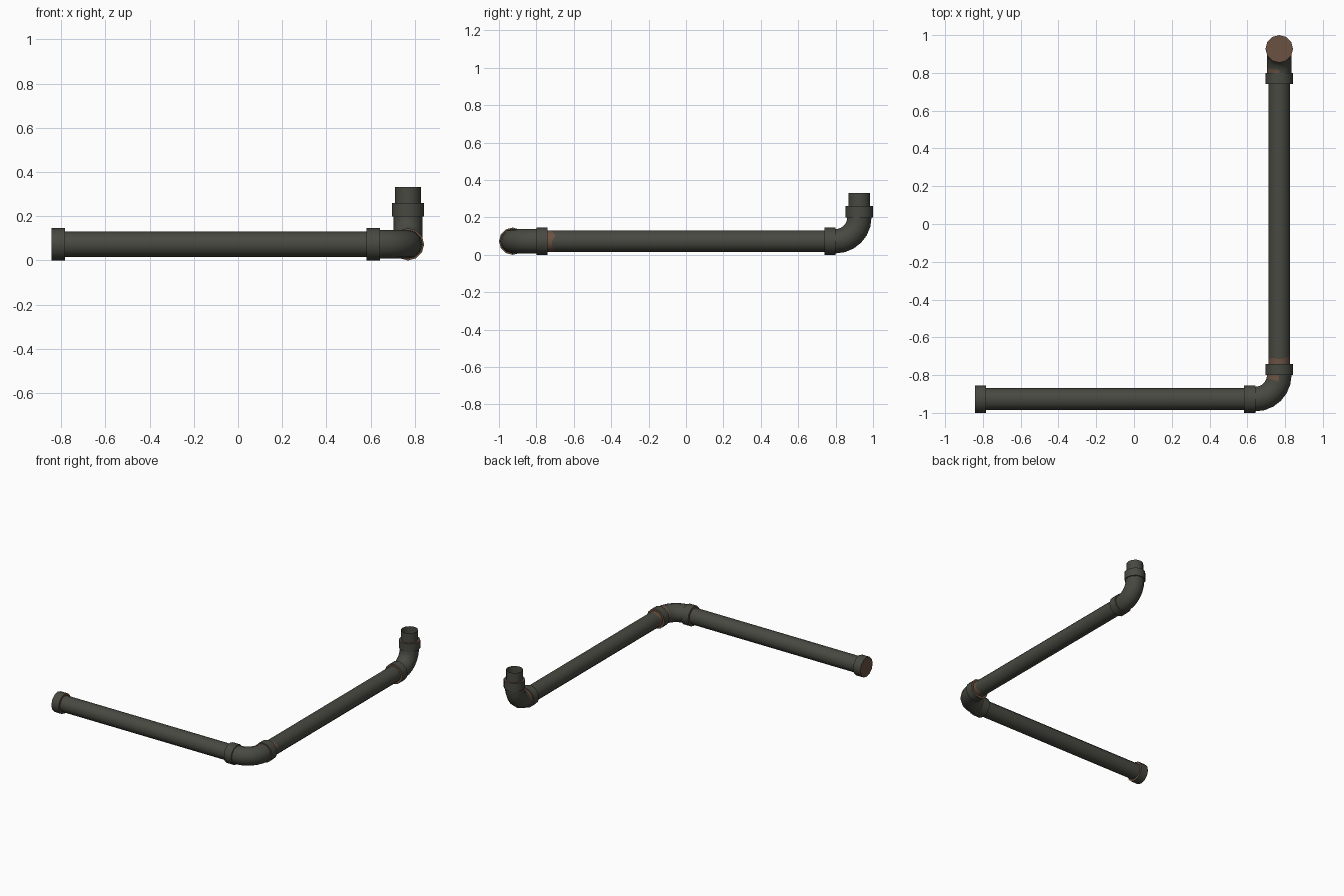
import bpy, bmesh, math, random
from mathutils import Vector

random.seed(3)
if "Cube" in bpy.data.objects:
    bpy.data.objects.remove(bpy.data.objects["Cube"])


def make_material(name, color):
    mat = bpy.data.materials.new(name)
    mat.use_nodes = True
    mat.diffuse_color = color
    bsdf = mat.node_tree.nodes["Principled BSDF"]
    bsdf.inputs["Base Color"].default_value = color
    bsdf.inputs["Roughness"].default_value = 0.8
    return mat


IRON = make_material("dark iron", (0.066, 0.066, 0.054, 1))
RUST = make_material("brown rust", (0.145, 0.085, 0.055, 1))

SIDES = 12
PIPE_R, ELBOW_R, COLLAR_R = 0.058, 0.065, 0.073
BEND, COLLAR = 0.127, 0.06
X, Y, Z = 0.769, 0.927, COLLAR_R      # corner positions of the run
LEFT_END = -0.843
UP = Vector((0, 0, 1))
RIGHT = Vector((1, 0, 0))
BACK = Vector((0, 1, 0))


def sweep(name, path, radius, side, capped=False, ragged_ring=None, rust=None):
    """Round tube through (centre, direction) pairs; rust(face, segment) picks rusty faces."""
    bm = bmesh.new()
    rings = []
    for r, (centre, direction) in enumerate(path):
        d = direction.normalized()
        across = side.cross(d)
        ring = []
        for i in range(SIDES):
            a = math.tau * i / SIDES
            offset = (side * math.cos(a) + across * math.sin(a)) * radius
            if r == ragged_ring:
                offset += d * random.uniform(-0.012, 0.012)
            ring.append(bm.verts.new(centre + offset))
        rings.append(ring)
    segment = {}
    for s in range(len(rings) - 1):
        low, high = rings[s], rings[s + 1]
        for i in range(SIDES):
            j = (i + 1) % SIDES
            segment[bm.faces.new((low[i], low[j], high[j], high[i]))] = s
    if capped:
        segment[bm.faces.new(list(reversed(rings[0])))] = -1
        segment[bm.faces.new(rings[-1])] = -1
    bm.normal_update()
    for face, s in segment.items():
        face.material_index = int(bool(rust and rust(face, s)))
    mesh = bpy.data.meshes.new(name)
    bm.to_mesh(mesh)
    bm.free()
    mesh.materials.append(IRON)
    mesh.materials.append(RUST)
    obj = bpy.data.objects.new(name, mesh)
    bpy.context.collection.objects.link(obj)
    bpy.ops.object.select_all(action="DESELECT")
    obj.select_set(True)
    bpy.context.view_layer.objects.active = obj
    bpy.ops.object.shade_smooth_by_angle(angle=math.radians(40))
    return obj


def collar(name, start, direction, side):
    """Solid fitting ring with rusty end faces."""
    path = [(start, direction), (start + direction * COLLAR, direction)]
    return sweep(name, path, COLLAR_R, side, capped=True, rust=lambda f, s: s < 0)


def bend_path(start, d0, d1, steps=6):
    """Quarter turn from direction d0 to direction d1."""
    path = []
    for k in range(steps + 1):
        a = math.pi / 2 * k / steps
        centre = start + BEND * (d0 * math.sin(a) + d1 * (1 - math.cos(a)))
        path.append((centre, d0 * math.cos(a) + d1 * math.sin(a)))
    return path


# Front pipe with its end cap
collar("end_cap", Vector((LEFT_END, -Y, Z)), RIGHT, UP)
front_end = X - BEND - COLLAR
sweep("front_pipe", [(Vector((LEFT_END + COLLAR, -Y, Z)), RIGHT),
                     (Vector((front_end, -Y, Z)), RIGHT)], PIPE_R, UP)

# Flat corner elbow, rusty on the outside of its last segment
collar("corner_collar_front", Vector((front_end, -Y, Z)), RIGHT, UP)
sweep("corner_elbow", bend_path(Vector((X - BEND, -Y, Z)), RIGHT, BACK),
      ELBOW_R, UP, rust=lambda f, s: s == 5 and f.normal.x > 0.2)
collar("corner_collar_side", Vector((X, -Y + BEND, Z)), BACK, UP)

# Long side pipe with a ragged rust band
side_start, side_end = -Y + BEND + COLLAR, Y - BEND - COLLAR
sweep("side_pipe", [(Vector((X, y, Z)), BACK)
                    for y in (side_start, side_start + 0.03, side_end)],
      PIPE_R, UP, ragged_ring=1, rust=lambda f, s: s == 0)

# Rising elbow, rusty under its first segment
collar("riser_collar_low", Vector((X, side_end, Z)), BACK, UP)
sweep("riser_elbow", bend_path(Vector((X, Y - BEND, Z)), BACK, UP),
      ELBOW_R, RIGHT, rust=lambda f, s: s == 0 and f.normal.z < -0.2 and f.normal.x > 0.2)
collar("riser_collar_top", Vector((X, Y, Z + BEND)), UP, RIGHT)

# Open stub on top
stub = Vector((X, Y, Z + BEND + COLLAR))
sweep("open_stub", [(stub, UP), (stub + UP * 0.072, UP)], PIPE_R, RIGHT)
